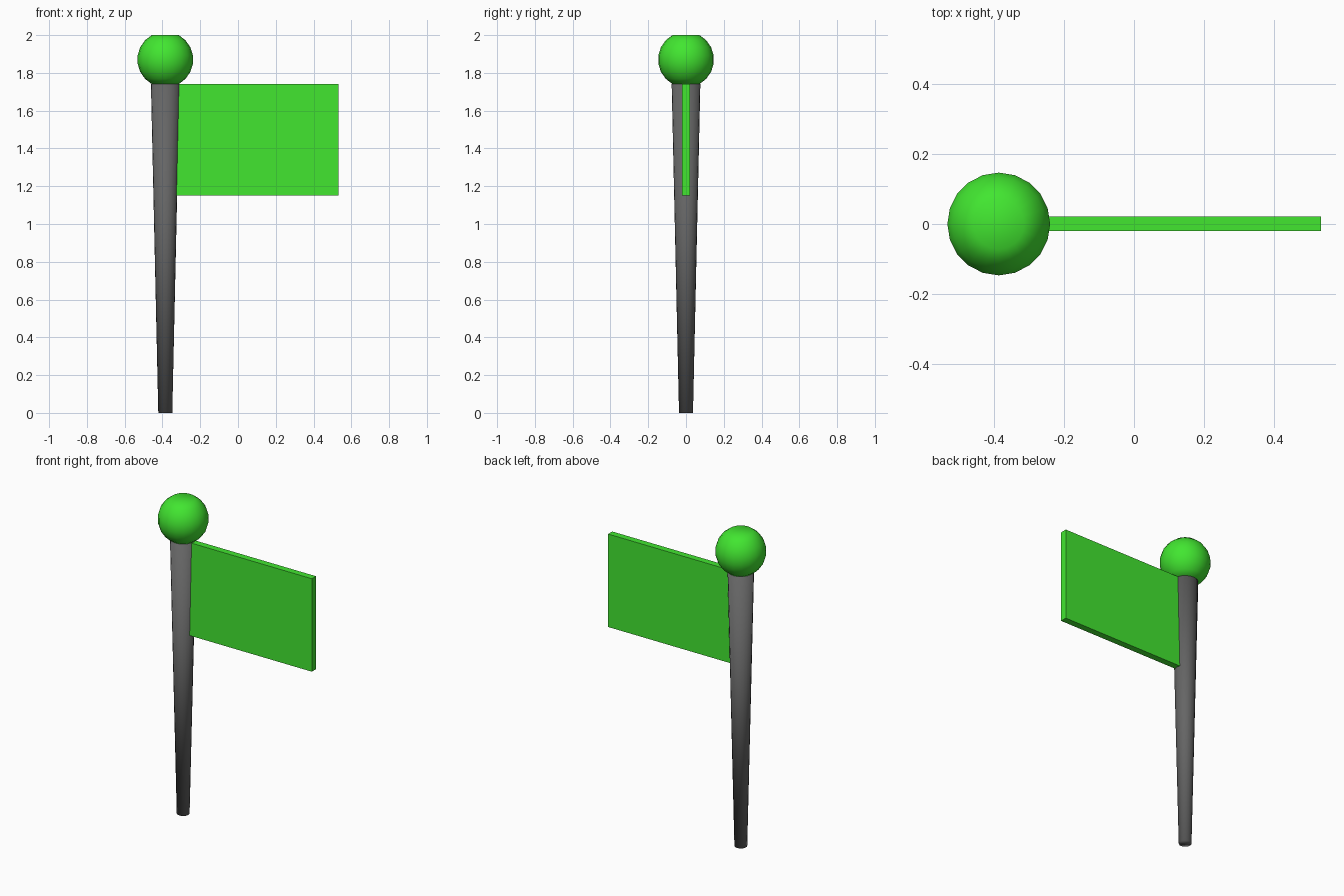
import bpy, bmesh, math

if "Cube" in bpy.data.objects:
    bpy.data.objects.remove(bpy.data.objects["Cube"])

POLE_X = -0.385
SIDES = 20


def material(name, rgb):
    mat = bpy.data.materials.new(name)
    mat.diffuse_color = (*rgb, 1)
    mat.use_nodes = True
    mat.node_tree.nodes["Principled BSDF"].inputs["Base Color"].default_value = mat.diffuse_color
    return mat


def make_object(name, bm, mat, location):
    bmesh.ops.recalc_face_normals(bm, faces=bm.faces)
    mesh = bpy.data.meshes.new(name)
    bm.to_mesh(mesh)
    bm.free()
    mesh.materials.append(mat)
    obj = bpy.data.objects.new(name, mesh)
    obj.location = location
    bpy.context.collection.objects.link(obj)
    return obj


def lathe(name, profile, mat, location):
    """Stack rings of (radius, z), cap both ends and shade smooth all over."""
    bm = bmesh.new()
    rings = []
    for r, z in profile:
        rings.append([bm.verts.new((r * math.cos(2 * math.pi * i / SIDES),
                                    r * math.sin(2 * math.pi * i / SIDES), z))
                      for i in range(SIDES)])
    for low, high in zip(rings, rings[1:]):
        for i in range(SIDES):
            j = (i + 1) % SIDES
            bm.faces.new((low[i], low[j], high[j], high[i]))
    bm.faces.new(rings[0][::-1])
    bm.faces.new(rings[-1])
    for face in bm.faces:
        face.smooth = True
    return make_object(name, bm, mat, location)


green = material("green", (0.054, 0.79, 0.03))
grey = material("dark_grey", (0.13, 0.13, 0.13))

# Pole: widens towards the top
lathe("pole", [(0.037, 0), (0.076, 1.742)], grey, (POLE_X, 0, 0))

# Ball finial: sphere with its top and bottom cut flat
STEPS, CUT, RADIUS = 7, math.radians(29), 0.148
angles = [math.pi - CUT - (math.pi - 2 * CUT) * i / STEPS for i in range(STEPS + 1)]
lathe("ball_finial",
      [(RADIUS * math.sin(a), RADIUS * math.cos(a)) for a in angles],
      green, (POLE_X, 0, 2 - RADIUS * math.cos(CUT)))

# Flag: thin panel set into the pole
X0, X1, Z0, Z1 = -0.36, 0.532, 1.152, 1.742
bm = bmesh.new()
bmesh.ops.create_cube(bm, size=1)
bmesh.ops.scale(bm, vec=(X1 - X0, 0.042, Z1 - Z0), verts=bm.verts)
make_object("flag", bm, green, ((X0 + X1) / 2, 0.001, (Z0 + Z1) / 2))
